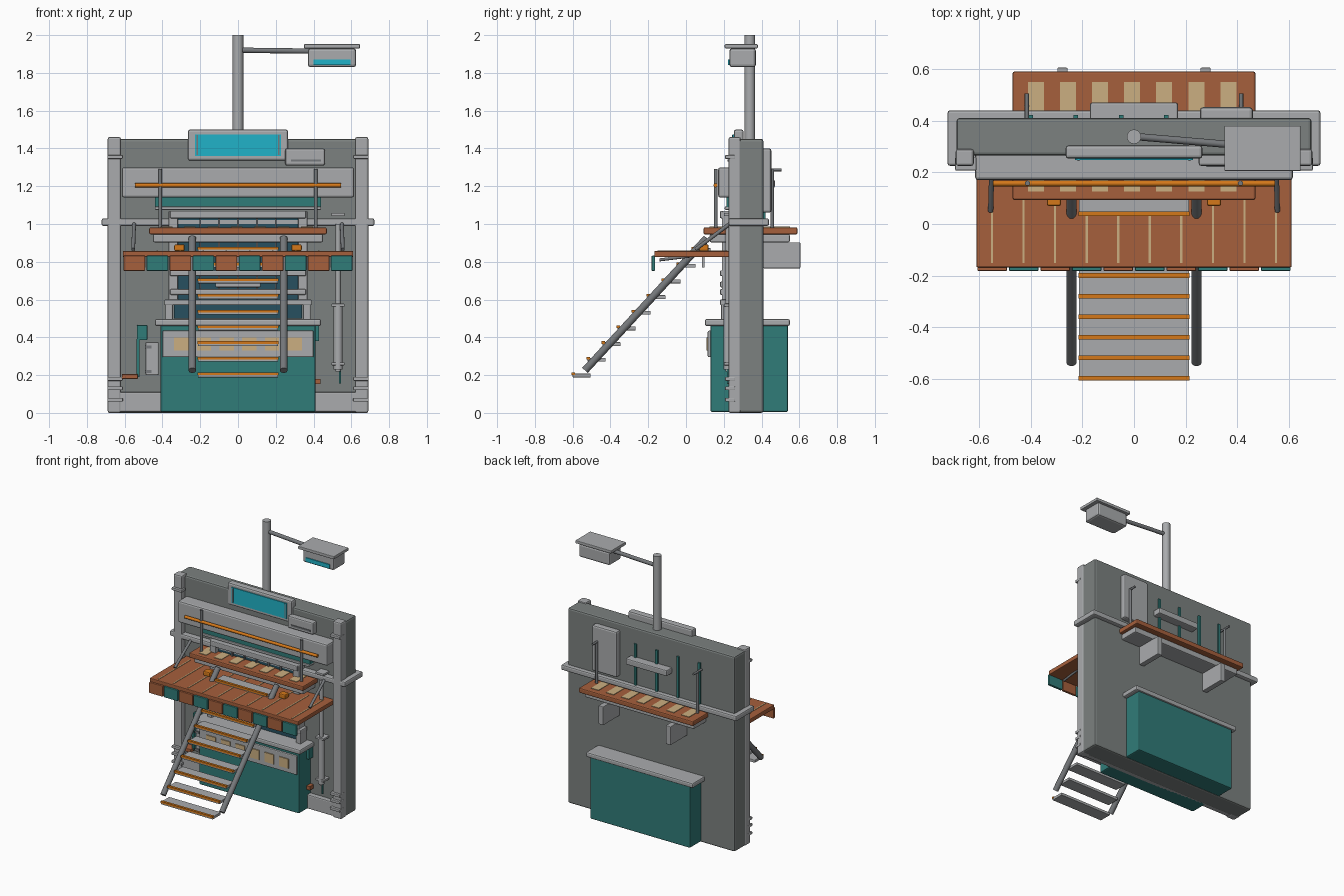
import bpy
import bmesh
from mathutils import Vector

default_cube = bpy.data.objects.get("Cube")
if default_cube:
    bpy.data.objects.remove(default_cube, do_unlink=True)


def make_material(name, red, green, blue):
    material = bpy.data.materials.new(name)
    material.use_nodes = True
    colour = (red, green, blue, 1)
    material.diffuse_color = colour
    shader = next(n for n in material.node_tree.nodes if n.type == 'BSDF_PRINCIPLED')
    shader.inputs["Base Color"].default_value = colour
    return material


light = make_material("light grey metal", .40, .41, .42)
stone = make_material("wall grey", .20, .22, .215)
steel = make_material("dark steel", .18, .19, .20)
wood = make_material("terracotta wood", .38, .115, .045)
teal = make_material("teal paint", .03, .20, .19)
tan = make_material("tan inlay", .60, .43, .22)
orange = make_material("orange paint", .66, .19, .01)
cyan = make_material("cyan screen", .015, .45, .58)
glass = make_material("dark glass", .02, .08, .115)


def finish(name, mesh_data, material):
    mesh = bpy.data.meshes.new(name)
    mesh_data.to_mesh(mesh)
    mesh_data.free()
    mesh.materials.append(material)
    part = bpy.data.objects.new(name, mesh)
    bpy.context.collection.objects.link(part)
    return part


def box(name, material, xs, ys, zs, bevel=0.0):
    """Box between pairs of limits, optionally with softened edges."""
    data = bmesh.new()
    bmesh.ops.create_cube(data, size=1)
    limits = [sorted(pair) for pair in (xs, ys, zs)]
    for vert in data.verts:
        vert.co = [low + (co + .5) * (high - low) for co, (low, high) in zip(vert.co, limits)]
    part = finish(name, data, material)
    if bevel:
        modifier = part.modifiers.new("Soft edges", 'BEVEL')
        modifier.width = bevel
        modifier.segments = 2
    return part


def wide(name, material, half, ys, zs, bevel=0.0):
    """Box centred across the model."""
    return box(name, material, (-half, half), ys, zs, bevel)


def bar(name, material, x, width, ys, zs, bevel=0.0):
    """Box given by its centre and width across the model."""
    return box(name, material, (x - width / 2, x + width / 2), ys, zs, bevel)


def rod(name, material, start, end, radius):
    """Round rod between two points."""
    start, end = Vector(start), Vector(end)
    axis = end - start
    data = bmesh.new()
    bmesh.ops.create_cone(data, cap_ends=True, segments=16, radius1=radius,
                          radius2=radius, depth=axis.length)
    for face in data.faces:
        face.smooth = len(face.verts) == 4
    for edge in data.edges:
        edge.smooth = all(len(f.verts) == 4 for f in edge.link_faces)
    part = finish(name, data, material)
    part.rotation_euler = axis.to_track_quat('Z', 'Y').to_euler()
    part.location = (start + end) / 2
    return part


SIDES = (("right", -1), ("left", 1))

# Wall with its plinth, corner posts and wrapping band
wide("main_wall", stone, .687, (.265, .41), (0, 1.45), .012)
wide("plinth", light, .64, (.23, .28), (.005, .11), .008)
wide("wall_band", light, .722, (.225, .44), (.99, 1.03), .01)
for label, s in SIDES:
    box(label + "_corner_post", light, (s * .62, s * .69), (.225, .29), (0, 1.46), .01)
    for z in (.07, .13, .18, 1.355):
        box(label + "_post_clamp", light, (s * .61, s * .692), (.207, .26), (z - .01, z + .01), .004)

# Header panel, shutter and hand rail
wide("header_panel", light, .615, (.17, .28), (1.14, 1.30), .012)
wide("shutter", teal, .44, (.215, .275), (1.09, 1.14))
wide("shutter_lip", light, .44, (.205, .27), (1.075, 1.092), .004)
rod("orange_rail", orange, (-.545, .157, 1.205), (.545, .157, 1.205), .011)

# Illuminated sign and small box beside it
wide("sign_case", light, .265, (.253, .305), (1.335, 1.50), .012)
wide("sign_screen", cyan, .228, (.247, .256), (1.36, 1.475))
for label, s in SIDES:
    bar(label + "_sign_tab", steel, s * .215, .008, (.243, .25), (1.365, 1.47))
box("vent_box", light, (.25, .46), (.225, .28), (1.31, 1.40), .01)
box("vent_slot", steel, (.28, .44), (.22, .23), (1.33, 1.342))

# Mast with lamp
rod("mast", light, (0, .338, 1.4), (0, .338, 2), .028)
rod("mast_arm", steel, (.01, .338, 1.92), (.40, .305, 1.915), .014)
box("lamp_roof", light, (.35, .645), (.205, .38), (1.93, 1.952), .004)
box("lamp_body", light, (.37, .625), (.23, .37), (1.83, 1.93), .014)
box("lamp_screen", cyan, (.40, .595), (.223, .231), (1.842, 1.872))

# Serving window
wide("window_glass", glass, .34, (.225, .27), (.50, 1.05))
for z, half, height in ((1.05, .36, .04), (.965, .36, .03), (.74, .36, .03),
                        (.68, .12, .03), (.64, .36, .03), (.585, .39, .03)):
    wide("window_cross_frame", light, half, (.18, .26), (z - height / 2, z + height / 2), .006)
for label, s in SIDES:
    bar(label + "_window_jamb", light, s * .343, .05, (.19, .26), (.59, 1.07), .006)
    bar(label + "_window_foot", light, s * .365, .04, (.185, .26), (.49, .59), .006)
for i in range(5):
    bar("window_mullion", steel, (i - 2) * .1, .01, (.212, .23), (.6, 1.04))

# Cabinet passing through the wall
wide("cabinet", teal, .41, (.13, .54), (.005, .465), .008)
wide("cabinet_top", light, .44, (.10, .55), (.46, .497), .01)
wide("cabinet_panel", light, .40, (.115, .14), (.295, .435), .006)
for i in range(6):
    bar("cabinet_inlay", tan, (i - 2.5) * .12, .075, (.108, .117), (.33, .40))

# Long shelf passing through the wall, with inlays and brackets
wide("shelf", wood, .47, (.093, .59), (.945, .982), .008)
wide("shelf_beam", light, .45, (.125, .55), (.903, .946), .008)
for i in range(7):
    bar("shelf_inlay", tan, (i - 3) * .124 - .007, .062, (.125, .55), (.98, .986))
for label, s in SIDES:
    bar(label + "_shelf_bracket", light, s * .277, .04, (.41, .605), (.765, .903), .004)
    rod(label + "_front_shelf_rod", steel, (s * .412, .158, .97), (s * .412, .158, 1.29), .01)
    rod(label + "_back_shelf_rod", steel, (s * .415, .457, .97), (s * .415, .457, 1.29), .01)
    rod(label + "_back_rod_arm", steel, (s * .415, .40, 1.287), (s * .415, .505, 1.287), .008)

# Terrace with plank seams and a two-colour valance
wide("terrace", wood, .61, (-.168, .265), (.825, .857), .005)
planks = 10
pitch = 1.22 / planks
for i in range(planks):
    x = (i - (planks - 1) / 2) * pitch
    bar("plank_seam", tan, x, .008, (-.15, .22), (.855, .86))
    bar("valance_flap", teal if i % 2 else wood, x, pitch - .008, (-.182, -.163), (.752, .832), .004)
for label, s in SIDES:
    rod(label + "_terrace_stay", steel, (s * .555, .05, .865), (s * .55, .23, 1.0), .01)
    rod(label + "_terrace_strut", steel, (s * .5, -.14, .81), (s * .5, .02, .83), .008)
    bar(label + "_terrace_hanger", light, s * .5, .02, (.085, .097), (.77, .83))
    bar(label + "_orange_light", orange, s * .31, .055, (.07, .12), (.857, .892), .008)

# Stairs
for i in range(9):
    y, z = -.60 + i * .0795, .20 + i * .083
    wide("stair_tread", light, .213, (y, y + .095), (z - .012, z + .008), .003)
    wide("stair_nosing", orange, .214, (y - .006, y + .012), (z, z + .014))
for label, s in SIDES:
    rod(label + "_stair_rail", steel, (s * .242, -.535, .225), (s * .242, .11, .925), .02)

# Pipe and fittings on the front
rod("front_pipe", light, (.53, .222, .22), (.53, .222, 1.0), .014)
rod("pipe_sleeve", light, (.53, .222, .23), (.53, .222, .57), .024)
rod("pipe_tail", teal, (.54, .222, .155), (.54, .222, .24), .006)
for z in (.26, .57, 1.05):
    bar("pipe_clamp", light, .53, .07, (.20, .27), (z - .008, z + .008), .003)
box("meter_box", light, (-.49, -.42), (.20, .27), (.20, .375), .006)
for z in (.22, .35):
    bar("meter_hinge", steel, -.475, .035, (.193, .202), (z - .008, z + .008))
box("teal_holder", teal, (-.535, -.48), (.23, .27), (.385, .465), .004)
bar("teal_holder_stem", teal, -.53, .015, (.23, .27), (.19, .39))
box("wooden_peg", wood, (-.615, -.53), (.20, .27), (.18, .205), .003)
box("teal_side_tab", teal, (.40, .43), (.22, .27), (.38, .465))
box("wooden_side_tab", wood, (.40, .437), (.22, .27), (.152, .18))

# Fittings on the back
box("back_cabinet", light, (.255, .46), (.40, .452), (1.06, 1.40), .012)
wide("back_ledge", light, .17, (.40, .47), (1.19, 1.235), .008)
for i in range(4):
    bar("back_teal_strip", teal, .125 - i * .175, .018, (.40, .422), (1.02, 1.335))
